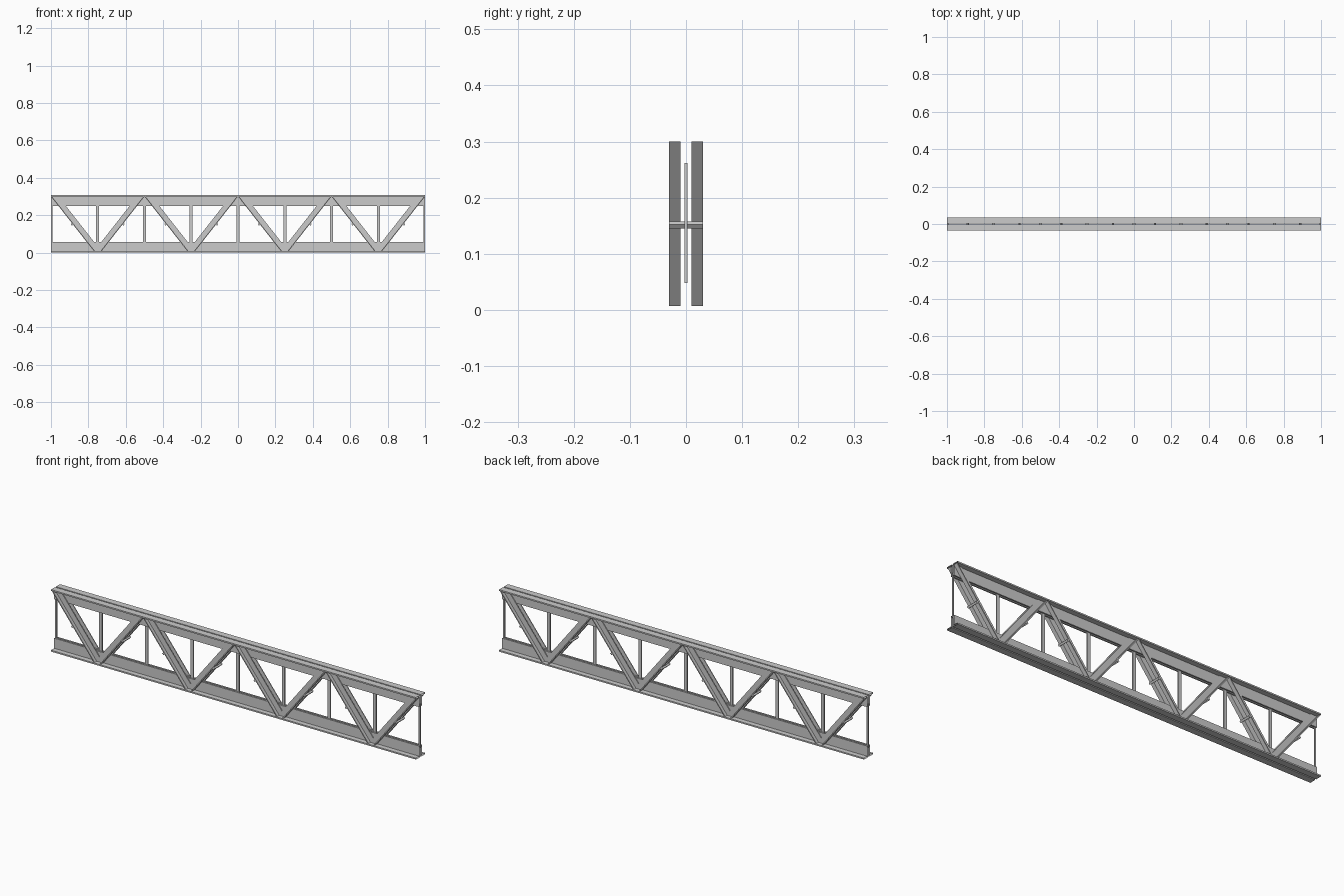
import bpy, bmesh
from mathutils import Vector

if "Cube" in bpy.data.objects:
    bpy.data.objects.remove(bpy.data.objects["Cube"])

H = 0.307          # overall height
T = 0.007          # chord angle thickness
GAP = 0.003        # half gap between paired angles


def sweep(name, profile, direction, caps=True):
    """Extrude a closed 3D profile along a vector."""
    bm = bmesh.new()
    a = [bm.verts.new(p) for p in profile]
    b = [bm.verts.new(Vector(p) + Vector(direction)) for p in profile]
    n = len(a)
    for i in range(n):
        j = (i + 1) % n
        bm.faces.new((a[i], a[j], b[j], b[i]))
    if caps:
        bm.faces.new(a[::-1])
        bm.faces.new(b)
    bmesh.ops.recalc_face_normals(bm, faces=bm.faces)
    if not caps:
        # open tube: make sure the normals point outward
        d = Vector(direction).normalized()
        edge = Vector(profile[1]) - Vector(profile[0])
        area = sum((Vector(profile[i]).cross(Vector(profile[(i + 1) % n])) for i in range(n)), Vector())
        out = edge.cross(area)
        bm.faces.ensure_lookup_table()
        if bm.faces[0].normal.dot(out) < 0:
            bmesh.ops.reverse_faces(bm, faces=bm.faces)
    me = bpy.data.meshes.new(name)
    bm.to_mesh(me)
    bm.free()
    ob = bpy.data.objects.new(name, me)
    bpy.context.collection.objects.link(ob)
    return ob


# Chords: back-to-back angles, open at the ends
angle = [(GAP, 0), (0.035, 0), (0.035, T), (GAP + T, T), (GAP + T, 0.057), (GAP, 0.057)]
for s, side in ((-1, "front"), (1, "back")):
    sweep("bottom_chord_" + side, [(-1, s * y, z) for y, z in angle], (2, 0, 0), False)
    sweep("top_chord_" + side, [(-1, s * y, H - z) for y, z in angle], (2, 0, 0), False)

# Vertical posts between the chord webs, halved at the ends
for i in range(9):
    x = -1 + i * 0.25
    x0, x1 = max(-1, x - 0.008), min(1, x + 0.008)
    sweep("post_%d" % i, [(x0, -GAP, 0.048), (x1, -GAP, 0.048), (x1, GAP, 0.048), (x0, GAP, 0.048)],
          (0, 0, 0.214))

# Diagonals: paired angles with the outstanding leg on the underside
RUN, TOP, BOT = 0.23, H - T, T
leg = [(0, 0.01), (0.04, 0.01), (0.04, 0.014), (0.006, 0.014), (0.006, 0.03), (0, 0.03)]
for i in range(4):
    for m in (1, -1):
        node = -1 + 0.5 * i if m == 1 else -0.5 + 0.5 * i
        for s, side in ((-1, "front"), (1, "back")):
            sweep("diagonal_%d_%s_%s" % (i, "down" if m == 1 else "up", side),
                  [(node + m * x, s * y, TOP) for x, y in leg], (m * RUN, 0, BOT - TOP))
        # Batten joining the pair on the underside at mid length
        d = Vector((m * RUN, 0, BOT - TOP)).normalized()
        nrm = Vector((-m * (TOP - BOT), 0, -RUN)).normalized()
        c = Vector((node + m * RUN / 2, -0.03, (TOP + BOT) / 2))
        pts = [c - d * 0.005, c + d * 0.005, c + d * 0.005 + nrm * 0.008, c - d * 0.005 + nrm * 0.008]
        sweep("batten_%d_%s" % (i, "down" if m == 1 else "up"), pts, (0, 0.06, 0))
